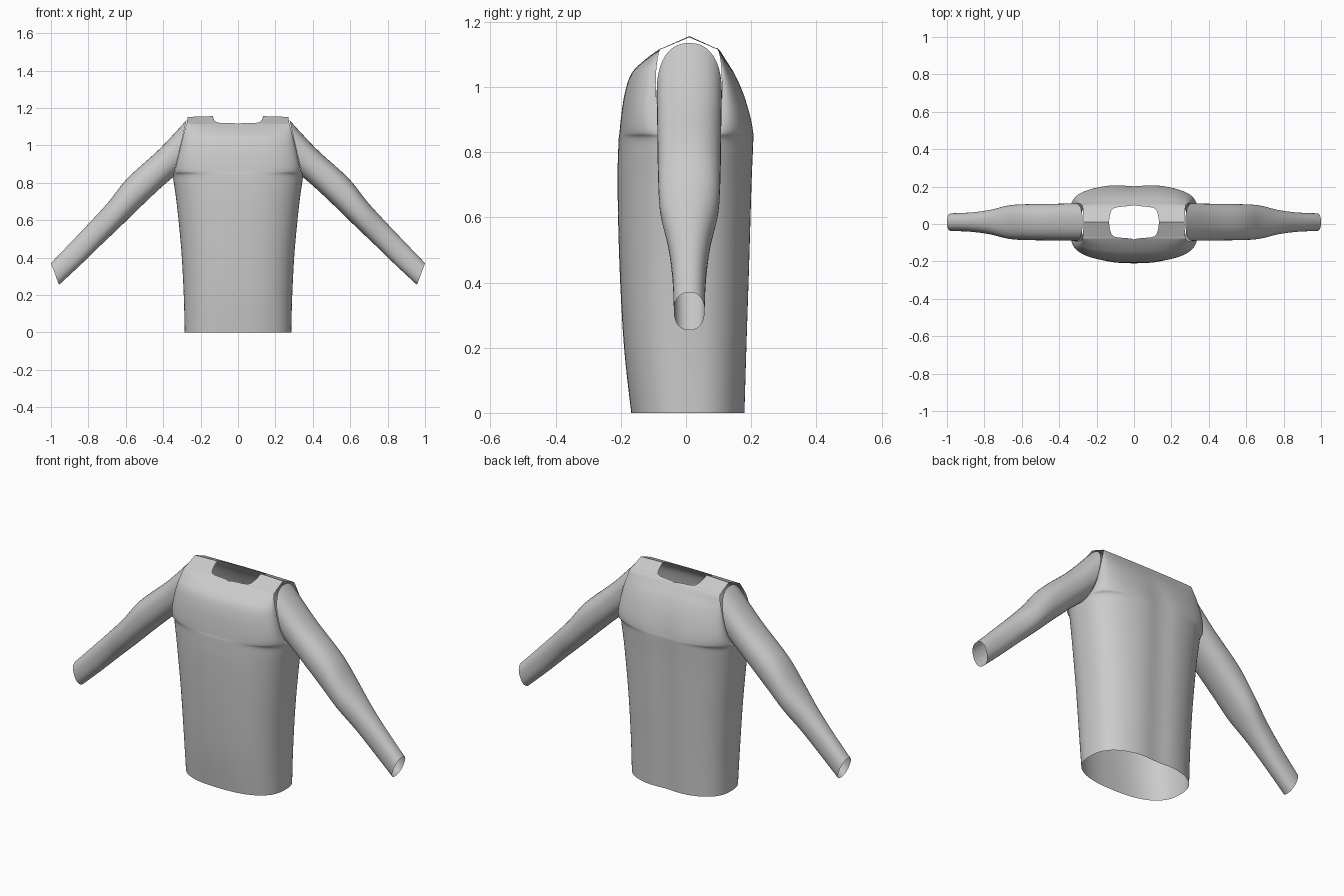
import bpy, bmesh, math

if "Cube" in bpy.data.objects:
    bpy.data.objects.remove(bpy.data.objects["Cube"])

YC = 0.01   # y of the side seams and shoulder ridge


def resample(keys, sub):
    """Catmull-Rom interpolation through a list of tuples."""
    out = []
    for i in range(len(keys) - 1):
        a, b, c, d = (keys[max(i - 1, 0)], keys[i], keys[i + 1],
                      keys[min(i + 2, len(keys) - 1)])
        for s in range(sub):
            t = s / sub
            out.append([0.5 * (2 * q + (r - p) * t + (2 * p - 5 * q + 4 * r - w) * t * t
                               + (3 * q - p - 3 * r + w) * t ** 3)
                        for p, q, r, w in zip(a, b, c, d)])
    return out + [list(keys[-1])]


def add_grid(bm, rows, flip=False):
    """Skin a list of equally long point rows."""
    vs = [[bm.verts.new(p) for p in r] for r in rows]
    for r0, r1 in zip(vs, vs[1:]):
        for i in range(len(r0) - 1):
            f = [r0[i], r0[i + 1], r1[i + 1], r1[i]]
            bm.faces.new(f[::-1] if flip else f)


def finish(name, bm):
    bmesh.ops.remove_doubles(bm, verts=bm.verts, dist=0.0002)
    me = bpy.data.meshes.new(name)
    bm.to_mesh(me)
    bm.free()
    ob = bpy.data.objects.new(name, me)
    bpy.context.collection.objects.link(ob)
    bpy.ops.object.select_all(action='DESELECT')
    ob.select_set(True)
    bpy.context.view_layer.objects.active = ob
    bpy.ops.object.shade_smooth_by_angle(angle=math.radians(40))
    ob.modifiers.new("mirror", 'MIRROR').merge_threshold = 0.0005
    return ob


# Shirt body: z, side x, front y, back y, armhole front y, armhole back y, neck half width
body_keys = [
    (0.00, .285, -.168, .185, YC, YC, 0),
    (0.20, .290, -.190, .191, YC, YC, 0),
    (0.45, .304, -.204, .199, YC, YC, 0),
    (0.70, .329, -.210, .206, YC, YC, 0),
    (0.83, .347, -.207, .211, YC, YC, 0),
    (0.86, .339, -.204, .210, -.055, .075, 0),
    (0.91, .327, -.199, .200, -.083, .103, 0),
    (0.98, .311, -.188, .178, -.092, .110, 0),
    (1.04, .297, -.168, .150, -.092, .109, 0),
    (1.08, .285, -.130, .124, -.088, .106, 0),
    (1.115, .276, -.083, .101, -.080, .098, 0),
    (1.122, .274, -.069, .087, -.068, .086, .100),
    (1.135, .272, -.042, .061, -.042, .061, .125),
    (1.160, .270, YC, YC, YC, YC, .134)]

P, COLS = 0.8, 28
bm = bmesh.new()
for back in (False, True):
    rows = []
    for z, xa, yf, yb, ef, eb, n in resample(body_keys, 5):
        y0, y1 = (yb, max(eb, YC)) if back else (yf, min(ef, YC))
        th0 = math.asin((max(n, 0) / xa) ** (1 / P))
        row = []
        for i in range(COLS + 1):
            th = th0 + (math.pi / 2 - th0) * i / COLS
            x = xa * math.sin(th) ** P
            y = y1 + (y0 - y1) * max(math.cos(th), 0) ** P
            if back and z < 1.08:      # shallow groove down the spine
                y -= 0.010 * math.exp(-(x / 0.07) ** 2) * min(1, (1.08 - z) / 0.2)
            drop = 0.008 * max(0, (z - 1.1) / 0.06) * (x / 0.27)
            row.append((x, y, z - drop))
        rows.append(row)
    add_grid(bm, rows, back)
finish("shirt_body", bm)

# Sleeves: top x, top z, bottom x, bottom z, half width in y
sleeve_keys = [
    (.275, 1.135, .347, .830, .100),
    (.420, .980, .425, .762, .098),
    (.590, .825, .545, .648, .096),
    (.690, .700, .640, .555, .090),
    (.790, .590, .740, .460, .066),
    (.890, .485, .845, .358, .052),
    (1.00, .370, .957, .254, .047)]
N = 40
bm = bmesh.new()
rows = []
for tx, tz, bx, bz, h in resample(sleeve_keys, 6):
    row = []
    for i in range(N + 1):
        a = 2 * math.pi * (i % N) / N
        c, s = [math.copysign(abs(v) ** 0.87, v) for v in (math.cos(a), math.sin(a))]
        row.append(((tx + bx) / 2 + (tx - bx) / 2 * c, YC + h * s,
                    (tz + bz) / 2 + (tz - bz) / 2 * c))
    rows.append(row)
add_grid(bm, rows, True)
finish("sleeves", bm)
